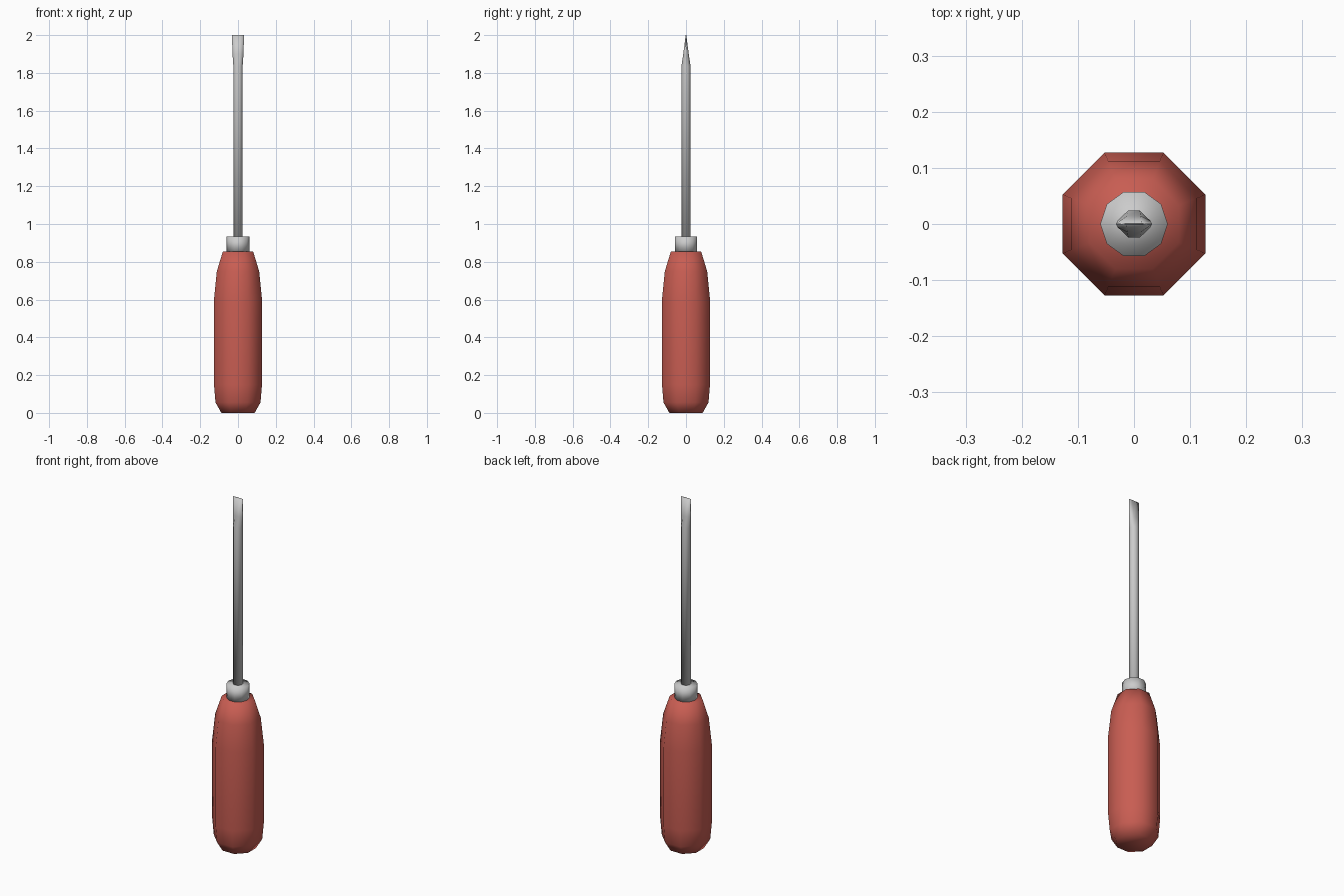
import bpy, bmesh, math

if "Cube" in bpy.data.objects:
    bpy.data.objects.remove(bpy.data.objects["Cube"])


def loft(name, sides, rings, phase, color=None):
    """Capped loft of polygon rings given as (z, radius_x, radius_y)."""
    bm = bmesh.new()
    loops = []
    for z, rx, ry in rings:
        loops.append([bm.verts.new((rx * math.cos(phase + math.tau * i / sides),
                                    ry * math.sin(phase + math.tau * i / sides), z))
                      for i in range(sides)])
    for a, b in zip(loops, loops[1:]):
        for i in range(sides):
            j = (i + 1) % sides
            bm.faces.new((a[i], a[j], b[j], b[i]))
    bm.faces.new(loops[0][::-1])
    bm.faces.new(loops[-1])
    for f in bm.faces:
        f.smooth = True
    mesh = bpy.data.meshes.new(name)
    bm.to_mesh(mesh)
    bm.free()
    obj = bpy.data.objects.new(name, mesh)
    bpy.context.collection.objects.link(obj)
    if color:
        mat = bpy.data.materials.new(name + "_red")
        mat.diffuse_color = color
        mat.use_nodes = True
        mat.node_tree.nodes["Principled BSDF"].inputs["Base Color"].default_value = mat.diffuse_color
        mesh.materials.append(mat)
    return obj


EIGHTH = math.pi / 8
K = 1 / math.cos(EIGHTH)  # flat-to-flat half width -> corner radius

# Octagonal grip, widths measured across the flats
grip = [(0, 0.088), (0.055, 0.119), (0.15, 0.127), (0.60, 0.127),
        (0.75, 0.112), (0.855, 0.08)]
loft("handle", 8, [(z, r * K, r * K) for z, r in grip], EIGHTH, (0.58, 0.11, 0.085, 1))

# Ten-sided metal collar
loft("collar", 10, [(0.85, 0.06, 0.06), (0.935, 0.06, 0.06)], 0)

# Shaft flaring into a flat wedge tip
blade = [(0.92, 0.0245, 0.0245), (1.835, 0.0245, 0.0245),
         (1.90, 0.029, 0.0145), (2.0, 0.032, 0.0015)]
loft("shaft", 8, [(z, x * K, y * K) for z, x, y in blade], EIGHTH)
